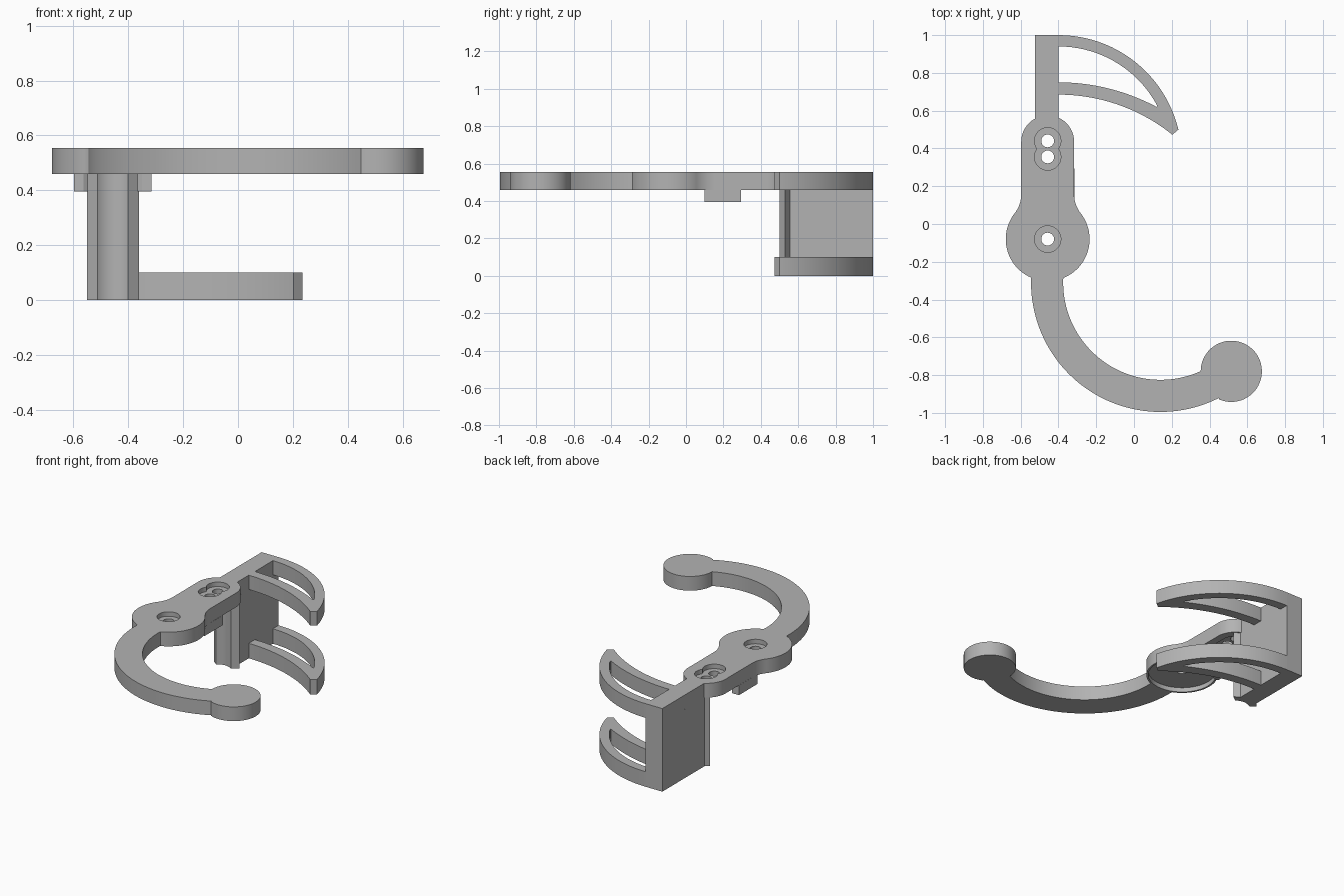
import bpy
import bmesh
from math import sin, cos, radians, sqrt

if "Cube" in bpy.data.objects:
    bpy.data.objects.remove(bpy.data.objects["Cube"], do_unlink=True)

grey = bpy.data.materials.new("plain grey")
grey.use_nodes = True
colour = (0.45, 0.45, 0.45, 1)
grey.diffuse_color = colour
grey.node_tree.nodes["Principled BSDF"].inputs["Base Color"].default_value = colour

CX = -0.457            # centre line of the screw plate
LOBE_Y = -0.08         # centre of the round lobe
TOP, UNDER = 0.555, 0.46


def arc(cx, cy, r, a0, a1, n=24):
    """Points along a circle, angles in degrees."""
    angles = [radians(a0 + (a1 - a0) * i / n) for i in range(n + 1)]
    return [(cx + r * cos(a), cy + r * sin(a)) for a in angles]


def crown(y, r, x_end, n=24):
    """Arc that leaves the wall level at height y and falls toward x_end."""
    x0 = -0.4
    xs = [x0 + (x_end - x0) * sin(radians(90 * i / n)) for i in range(n + 1)]
    return [(x, y - r + sqrt(r * r - (x - x0) ** 2)) for x in xs]


def extrude(name, outline, z0, z1):
    bm = bmesh.new()
    face = bm.faces.new([bm.verts.new((x, y, z0)) for x, y in outline])
    result = bmesh.ops.extrude_face_region(bm, geom=[face])
    top = [v for v in result["geom"] if isinstance(v, bmesh.types.BMVert)]
    bmesh.ops.translate(bm, verts=top, vec=(0, 0, z1 - z0))
    bmesh.ops.recalc_face_normals(bm, faces=bm.faces)
    mesh = bpy.data.meshes.new(name)
    bm.to_mesh(mesh)
    bm.free()
    mesh.materials.append(grey)
    obj = bpy.data.objects.new(name, mesh)
    bpy.context.collection.objects.link(obj)
    return obj


def select(obj):
    bpy.ops.object.select_all(action="DESELECT")
    obj.select_set(True)
    bpy.context.view_layer.objects.active = obj


def cut(target, outline, z0, z1):
    cutter = extrude("cutter", outline, z0, z1)
    cutter.hide_render = True
    mod = target.modifiers.new("cut", "BOOLEAN")
    mod.operation = "DIFFERENCE"
    mod.solver = "EXACT"
    mod.object = cutter
    select(target)
    bpy.ops.object.modifier_apply(modifier=mod.name)
    bpy.data.objects.remove(cutter, do_unlink=True)


parts = []

# Flat body: wall cap, rounded neck, round lobe, hook and ball end
outline = [(-0.4, 1), (-0.525, 1)]
outline += arc(CX, 0.435, 0.14, 119, 180, 16)
outline += arc(CX - 0.305, 0.158, 0.165, 0, -38, 12)
outline += arc(CX, LOBE_Y, 0.222, 143, 246)
outline += arc(0.14, -0.31, 0.685, 178, 297, 48)
outline += arc(0.515, -0.78, 0.162, -114, 180, 48)
outline += arc(0.14, -0.31, 0.515, 293, 178, 48)
outline += arc(CX, LOBE_Y, 0.222, -68, 37)
outline += arc(CX + 0.305, 0.158, 0.165, 218, 180, 12)
outline += arc(CX, 0.435, 0.14, 0, 66, 16)
plate = extrude("hook_plate", outline, UNDER, TOP)

# Keyhole pocket underneath
pocket = arc(CX, LOBE_Y, 0.21, 64.6, -244.6, 64) + arc(CX, 0.43, 0.09, 180, 0)
cut(plate, pocket, UNDER - 0.05, UNDER + 0.03)

# Countersunk screw holes
for y in (0.44, 0.355, LOBE_Y):
    cut(plate, arc(CX, y, 0.07, 0, 348.75, 31), TOP - 0.03, TOP + 0.05)
for y in (0.44, 0.355, LOBE_Y):
    cut(plate, arc(CX, y, 0.034, 0, 345, 23), UNDER - 0.1, TOP + 0.1)
parts.append(plate)

# Upright wall with a flared, scooped front edge
wall = [(-0.4, 1), (-0.525, 1), (-0.525, 0.555), (CX - 0.093, 0.53)]
wall += arc(CX, 0.43, 0.09, 128, 52, 16)
wall += [(CX + 0.096, 0.53), (-0.4, 0.555)]
parts.append(extrude("upright_wall", wall, 0, UNDER))

# Pair of curved prongs, open between their two arms
prong = crown(1, 0.653, 0.235) + crown(0.685, 0.962, 0.203)[::-1]
prong += crown(0.75, 1.1, 0.12) + crown(0.94, 0.593, 0.122)[::-1]
parts.append(extrude("lower_prong", prong, 0, 0.1))
parts.append(extrude("upper_prong", prong, UNDER, TOP))

# Locating tabs under the neck
tab = [(0.107, 0.1), (0.141, 0.1), (0.141, 0.295), (0.09, 0.295), (0.09, 0.11)]
for name, side in (("left_tab", 1), ("right_tab", -1)):
    parts.append(extrude(name, [(CX + side * x, y) for x, y in tab], 0.395, UNDER))

for obj in parts:
    select(obj)
    bpy.ops.object.shade_smooth_by_angle(angle=radians(25))
